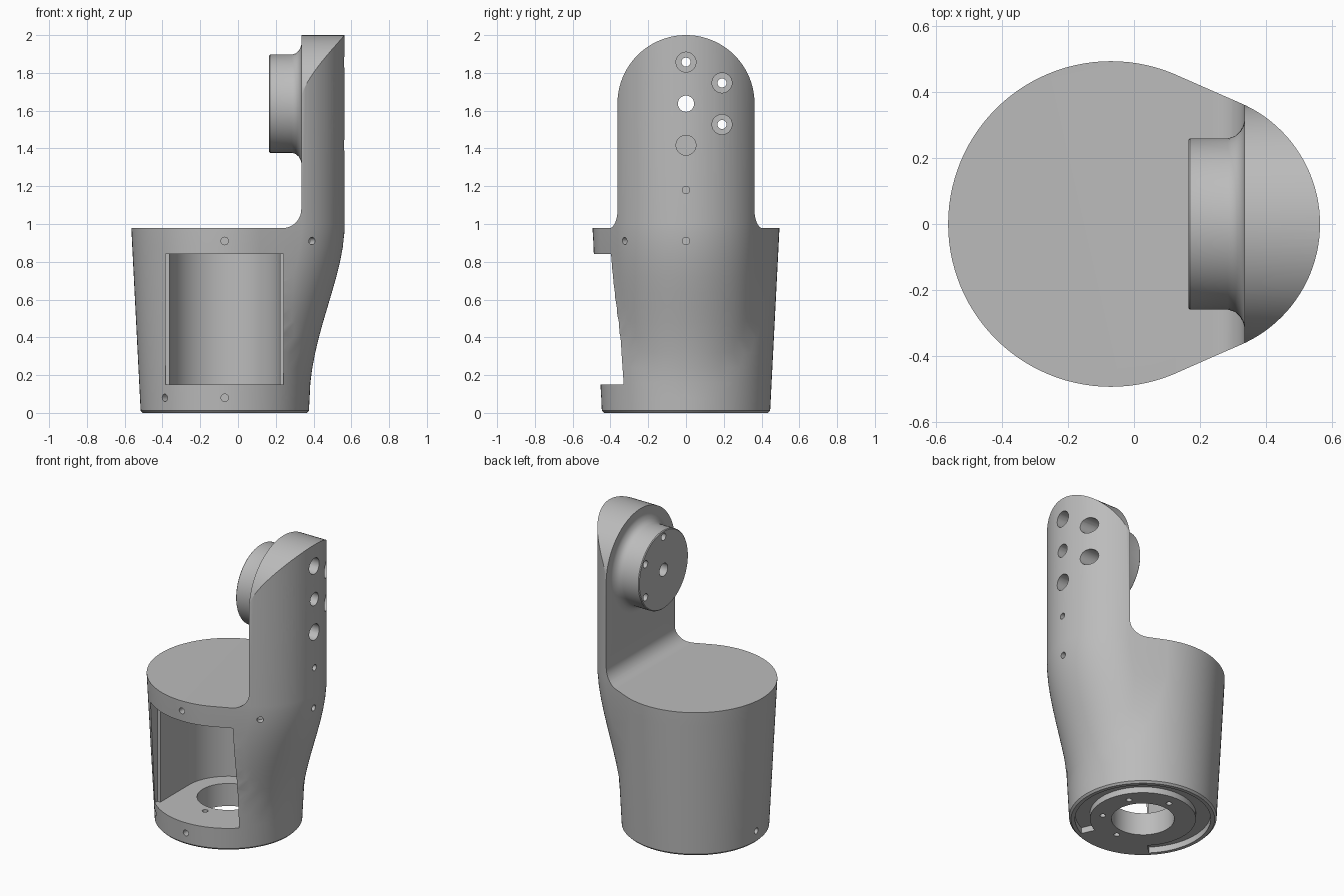
import bpy, bmesh
from math import sin, cos, pi, radians
from mathutils import Vector

if "Cube" in bpy.data.objects:
    bpy.data.objects.remove(bpy.data.objects["Cube"])

grey = bpy.data.materials.new("light_grey")
grey.use_nodes = True
grey.diffuse_color = (0.5, 0.5, 0.5, 1)
grey.node_tree.nodes["Principled BSDF"].inputs["Base Color"].default_value = (0.5, 0.5, 0.5, 1)

CX = -0.07          # axis of the round body
HUB_Z = 1.637       # height of the joint axis


def finish(bm, name):
    bmesh.ops.recalc_face_normals(bm, faces=bm.faces)
    mesh = bpy.data.meshes.new(name)
    bm.to_mesh(mesh)
    bm.free()
    mesh.materials.append(grey)
    obj = bpy.data.objects.new(name, mesh)
    bpy.context.collection.objects.link(obj)
    return obj


def loft(rings, name):
    """Skin closed rings of points and cap both ends."""
    bm = bmesh.new()
    loops = [[bm.verts.new(p) for p in ring] for ring in rings]
    n = len(loops[0])
    for a, b in zip(loops, loops[1:]):
        for i in range(n):
            j = (i + 1) % n
            bm.faces.new((a[i], a[j], b[j], b[i]))
    bm.faces.new(loops[0])
    bm.faces.new(loops[-1])
    return finish(bm, name)


def prism(points, axis, lo, hi, name):
    """Extrude a 2D outline along x, y or z."""
    place = {"x": lambda u, v, w: (w, u, v),
             "y": lambda u, v, w: (u, w, v),
             "z": lambda u, v, w: (u, v, w)}[axis]
    return loft([[place(u, v, w) for u, v in points] for w in (lo, hi)], name)


def arc(cx, cy, r, start, end, steps):
    angles = [radians(start + (end - start) * i / steps) for i in range(steps + 1)]
    return [(cx + r * cos(a), cy + r * sin(a)) for a in angles]


def rod(start, end, r1, r2=None, segs=24):
    """Round cutter between two points, optionally tapered."""
    start, end = Vector(start), Vector(end)
    axis = end - start
    bm = bmesh.new()
    bmesh.ops.create_cone(bm, cap_ends=True, segments=segs, radius1=r1,
                          radius2=r1 if r2 is None else r2, depth=axis.length)
    turn = axis.to_track_quat("Z", "Y")
    for v in bm.verts:
        v.co = turn @ v.co + (start + end) / 2
    return finish(bm, "cutter")


def combine(target, other, operation="DIFFERENCE"):
    mod = target.modifiers.new("combine", "BOOLEAN")
    mod.operation, mod.object, mod.solver = operation, other, "EXACT"
    bpy.context.view_layer.objects.active = target
    bpy.ops.object.modifier_apply(modifier=mod.name)
    bpy.data.objects.remove(other)


# Outer shell: hull of a tapering circle and a second circle that leans outward
def outline(z, scale=1.0, count=112):
    r1 = 0.445 + 0.05 * min(z / 0.98, 1)
    r2 = 0.4
    t = min(z, 1) ** 1.15
    c2 = 0.375 + 0.19 * t * t * (3 - 2 * t) - r2
    ring = []
    for i in range(count):
        a = 2 * pi * i / count
        c, r = max((CX, r1), (c2, r2), key=lambda k: k[0] * cos(a) + k[1])
        ring.append((CX + (c - CX + r * cos(a)) * scale, r * sin(a) * scale, z))
    return ring


rings = [outline(0, 0.975), outline(0.012)]
rings += [outline(0.08 * i) for i in range(1, 13)]
rings += [outline(1.0), outline(2.1)]
body = loft(rings, "arm_link_housing")

# Space above the body, with a fillet at the foot of the upright
upper_space = [(-1, 0.978), (0.235, 0.978)] + arc(0.235, 1.078, 0.1, -80, 0, 8)
upper_space += [(0.335, 2.3), (-1, 2.3)]
combine(body, prism(upper_space, "y", -1, 1, "cutter"))

# Rounded head of the upright
head = [(0.7, -0.1), (0.7, HUB_Z)] + arc(0, HUB_Z, 0.363, 0, 180, 48)
head += [(-0.7, HUB_Z), (-0.7, -0.1)]
combine(body, prism(head, "x", -1, 1, "cutter"), "INTERSECT")

# Joint hub with a flared root
hub_profile = [(0.165, 0.255), (0.17, 0.26), (0.285, 0.26), (0.307, 0.267),
               (0.322, 0.281), (0.331, 0.298), (0.336, 0.315), (0.36, 0.315)]
hub = loft([[(x, y, z) for y, z in arc(0, HUB_Z, r, 0, 355, 71)]
            for x, r in hub_profile], "hub")
combine(body, hub, "UNION")

# Inner cavity with its stepped front window
cavity = arc(CX, 0, 0.293, 0, 180, 40)
cavity += [(-0.363, -0.3), (-0.385, -0.3), (-0.385, -0.8),
           (0.24, -0.8), (0.24, -0.3), (0.223, -0.3)]
combine(body, prism(cavity, "z", 0.15, 0.84, "cutter"))

# Cable opening, bolt ring and stop groove in the base
combine(body, rod((CX, 0, -0.1), (CX, 0, 0.3), 0.19, segs=64))
for k in range(6):
    a = radians(30 + 60 * k)
    x, y = CX + 0.246 * cos(a), 0.246 * sin(a)
    combine(body, rod((x, y, -0.1), (x, y, 0.08), 0.036))
    combine(body, rod((x, y, -0.1), (x, y, 0.3), 0.018))
groove = arc(CX, 0, 0.41, -65, 225, 72) + arc(CX, 0, 0.32, 225, -65, 72)
combine(body, prism(groove, "z", -0.1, 0.04, "cutter"))

# Bolt holes and centre passage through the joint
for k in range(6):
    a = radians(30 + 60 * k)
    y, z = 0.22 * cos(a), HUB_Z + 0.22 * sin(a)
    combine(body, rod((0.36, y, z), (0.8, y, z), 0.053))
    combine(body, rod((0.1, y, z), (0.8, y, z), 0.024))
combine(body, rod((0.47, 0, HUB_Z), (0.58, 0, HUB_Z), 0.045, 0.11, 32))
combine(body, rod((0.1, 0, HUB_Z), (0.8, 0, HUB_Z), 0.043))

# Small cover screw holes: x, y, z and outward angle
screws = [(CX + 0.449 * cos(radians(a)), 0.449 * sin(radians(a)), 0.08, a)
          for a in (0, 180, -45, -90, -135)]
screws += [(CX, -0.49, 0.91, -90), (0.394, -0.328, 0.91, -55),
           (0.56, 0, 0.91, 0), (0.565, 0, 1.18, 0)]
for x, y, z, angle in screws:
    out = Vector((cos(radians(angle)), sin(radians(angle)), 0)) * 0.05
    p = Vector((x, y, z))
    combine(body, rod(p - out, p + out, 0.02, segs=16))

# Smooth curved walls, keep the machined edges crisp
bpy.ops.object.select_all(action="DESELECT")
body.select_set(True)
bpy.context.view_layer.objects.active = body
bpy.ops.object.shade_smooth_by_angle(angle=radians(30))
